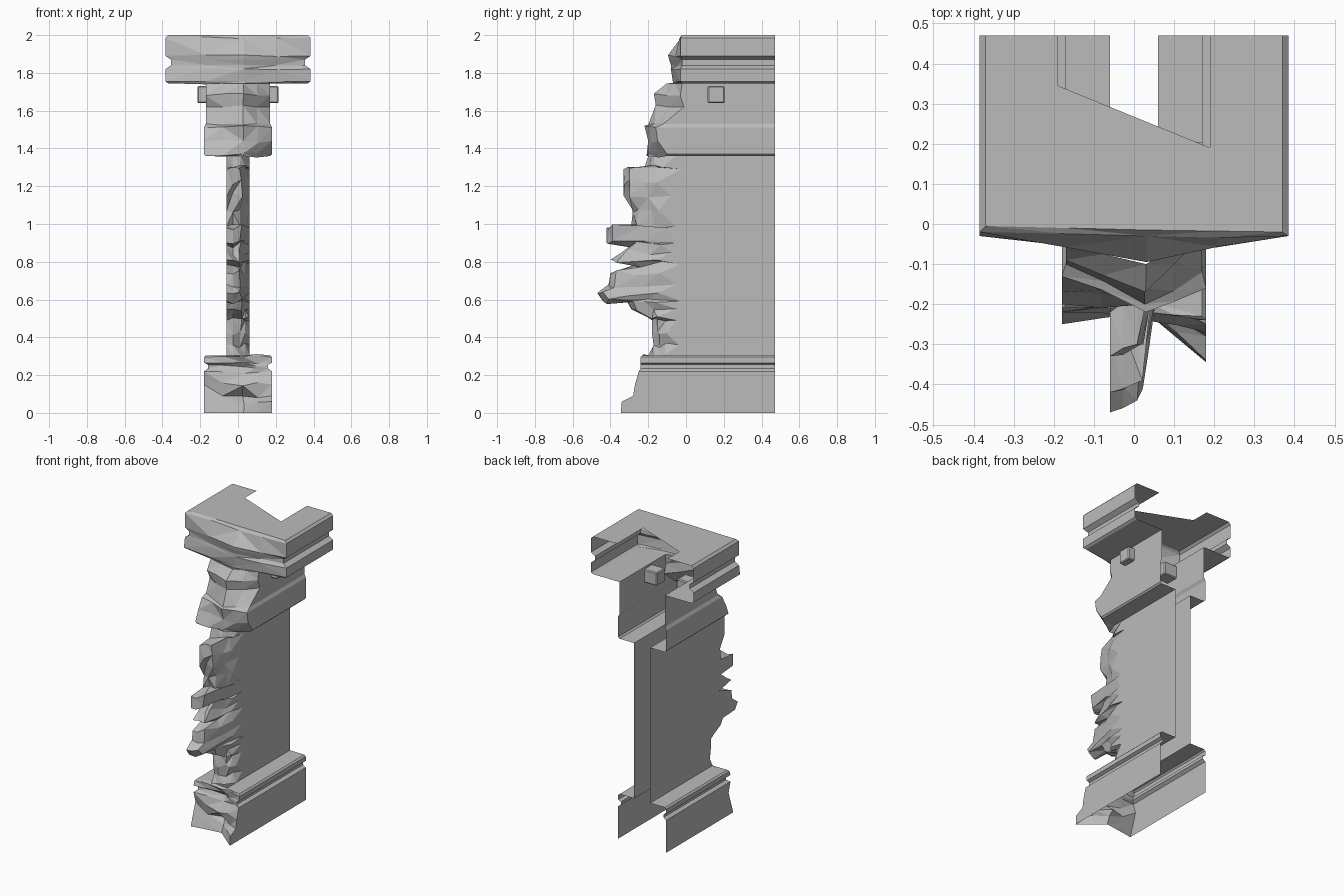
import bpy, bmesh, random

random.seed(7)
BACK = 0.47

cube = bpy.data.objects.get("Cube")
if cube:
    bpy.data.objects.remove(cube, do_unlink=True)

stone = bpy.data.materials.new("grey_stone")
stone.use_nodes = True
colour = (0.5, 0.5, 0.5, 1)
stone.diffuse_color = colour
stone.node_tree.nodes["Principled BSDF"].inputs["Base Color"].default_value = colour


def finish(name, bm):
    bmesh.ops.recalc_face_normals(bm, faces=bm.faces[:])
    mesh = bpy.data.meshes.new(name)
    bm.to_mesh(mesh)
    bm.free()
    mesh.materials.append(stone)
    obj = bpy.data.objects.new(name, mesh)
    bpy.context.collection.objects.link(obj)
    return obj


def broken_block(name, rows, mid_x=0.03, rough=0.012, top=False):
    """Open-backed shell: rows are (height, half width, left, middle, right front edge)."""
    bm = bmesh.new()
    loops = []
    for i, (z, w, left, mid, right) in enumerate(rows):
        inner = 0 < i < len(rows) - 1

        def jit():
            return random.uniform(-rough, rough) if inner else 0

        points = [(-w, left, z),
                  (-w * 0.45, (left + mid) / 2 + jit(), z + jit()),
                  (mid_x + jit() / 2, mid, z + jit()),
                  ((w + mid_x) / 2, (mid + right) / 2 + jit(), z + jit()),
                  (w, right, z)]
        points = [(-w, BACK, z)] + points + [(w, BACK, z)]
        loops.append([bm.verts.new(p) for p in points])
    fracture = []
    for a, b in zip(loops, loops[1:]):
        for k in range(len(a) - 1):
            face = bm.faces.new((a[k], a[k + 1], b[k + 1], b[k]))
            if 0 < k < len(a) - 2:
                fracture.append(face)
    bmesh.ops.triangulate(bm, faces=fracture)
    if top:
        # top slab with the slanted notch at the back
        z = rows[-1][0]
        notch = [(0.19, BACK), (0.19, 0.19), (-0.19, 0.345), (-0.19, BACK)]
        bm.faces.new(loops[-1] + [bm.verts.new((x, y, z)) for x, y in notch])
    return finish(name, bm)


# Plinth with a groove below its upper lip
broken_block("plinth", [
    (0, .18, -.25, -.22, -.345),
    (.06, .18, -.23, -.2, -.34),
    (.09, .18, -.22, -.17, -.28),
    (.15, .18, -.2, -.24, -.27),
    (.22, .18, -.22, -.2, -.25),
    (.235, .16, -.2, -.18, -.24),
    (.255, .16, -.2, -.18, -.24),
    (.265, .18, -.22, -.2, -.24),
    (.295, .18, -.21, -.22, -.24),
    (.305, .17, -.2, -.22, -.23),
    (.305, .06, -.18, -.2, -.2)])

# Thin wall with a ragged, chipped end
ragged = [(.305, .2), (.36, .17), (.42, .18), (.49, .18), (.51, .21), (.55, .29),
          (.585, .31), (.592, .44), (.635, .47), (.68, .41), (.74, .4), (.785, .27),
          (.81, .4), (.85, .34), (.89, .29), (.9, .42), (.98, .42), (.99, .29),
          (1.07, .28), (1.15, .33), (1.22, .33), (1.29, .33), (1.3, .22), (1.36, .2)]
wall_rows = []
for i, (z, reach) in enumerate(ragged):
    chip = random.uniform(0, 0.08) if i % 2 else random.uniform(0.1, 0.17)
    wall_rows.append((z, 0.06, -reach, 0.03 - reach, -chip))
broken_block("wall", wall_rows, mid_x=0.015, rough=0.018)

# Capital block with a wider lower band
broken_block("capital", [
    (1.36, .06, -.18, -.2, -.12),
    (1.36, .17, -.2, -.2, -.1),
    (1.37, .18, -.2, -.2, -.1),
    (1.44, .18, -.17, -.2, -.15),
    (1.51, .18, -.13, -.22, -.16),
    (1.53, .17, -.1, -.2, -.12),
    (1.62, .17, -.06, -.16, -.01),
    (1.68, .17, -.09, -.17, -.03),
    (1.745, .17, -.05, -.1, -.02)])

# Cornice with a groove around its sides
broken_block("cornice", [
    (1.745, .17, -.05, -.09, -.02),
    (1.745, .37, -.02, -.07, -.02),
    (1.755, .385, -.03, -.07, -.03),
    (1.82, .385, -.02, -.08, -.03),
    (1.84, .355, -.02, -.08, -.02),
    (1.87, .355, -.02, -.09, -.02),
    (1.89, .385, -.02, -.095, -.03),
    (1.985, .385, -.02, -.03, -.03),
    (2, .37, -.005, -.015, -.02)], rough=0.006, top=True)

# Square pegs passing through the capital sides
for side, name in ((-1, "right_peg"), (1, "left_peg")):
    bm = bmesh.new()
    bmesh.ops.create_cube(bm, size=1)
    for v in bm.verts:
        v.co = (side * 0.145 + v.co.x * 0.14, 0.16 + v.co.y * 0.09, 1.685 + v.co.z * 0.09)
    peg = finish(name, bm)
    bevel = peg.modifiers.new("soft_edges", "BEVEL")
    bevel.width = 0.006
    bevel.segments = 1
